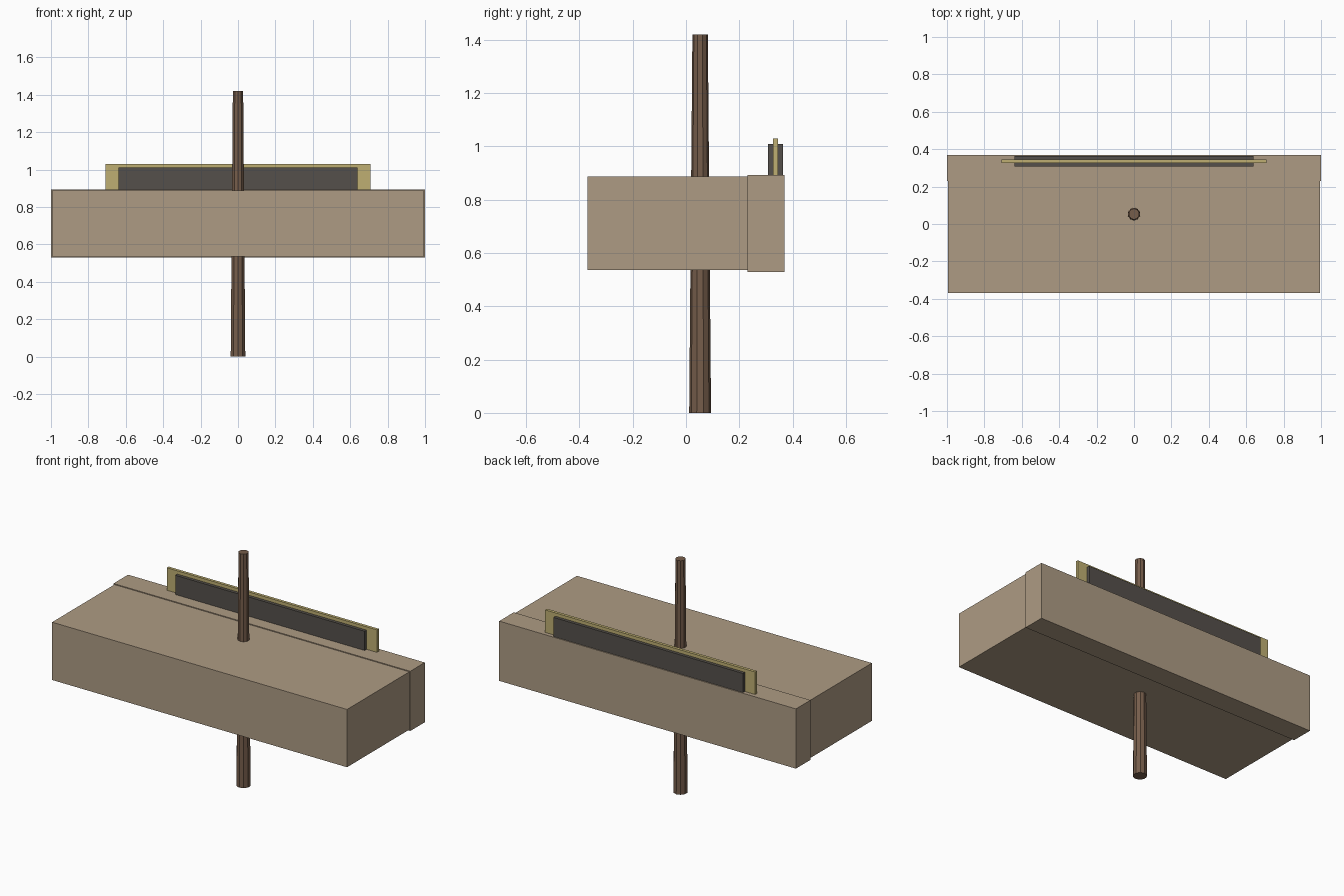
import bpy
import math

if "Cube" in bpy.data.objects:
    bpy.data.objects.remove(bpy.data.objects["Cube"])


def material(name, color):
    m = bpy.data.materials.new(name)
    m.diffuse_color = (*color, 1)
    m.use_nodes = True
    m.node_tree.nodes["Principled BSDF"].inputs["Base Color"].default_value = m.diffuse_color
    return m


def box(name, x_half, y, z, mat):
    bpy.ops.mesh.primitive_cube_add(size=1, location=(0, sum(y) / 2, sum(z) / 2))
    ob = bpy.context.object
    ob.name = name
    ob.scale = (2 * x_half, y[1] - y[0], z[1] - z[0])
    bpy.ops.object.transform_apply(location=False, rotation=False, scale=True)
    ob.data.materials.append(mat)
    return ob


tan = material("tan", (0.42, 0.33, 0.23))
brown = material("brown", (0.18, 0.11, 0.07))
yellow = material("yellow", (0.52, 0.43, 0.17))
charcoal = material("charcoal", (0.09, 0.08, 0.07))

# Main block and the slightly larger slab at its back
box("main_block", 0.994, (-0.37, 0.23), (0.536, 0.888), tan)
box("back_slab", 1.0, (0.23, 0.37), (0.529, 0.893), tan)

# Upright sign: thin board with a thicker dark panel showing on both faces
box("sign_board", 0.708, (0.327, 0.345), (0.88, 1.03), yellow)
box("sign_panel", 0.638, (0.308, 0.364), (0.88, 1.01), charcoal)

# Tapered pole running through the block
bpy.ops.mesh.primitive_cone_add(vertices=10, radius1=0.041, radius2=0.029,
                                depth=1.42, location=(0, 0.053, 0.71))
pole = bpy.context.object
pole.name = "pole"
pole.data.materials.append(brown)
